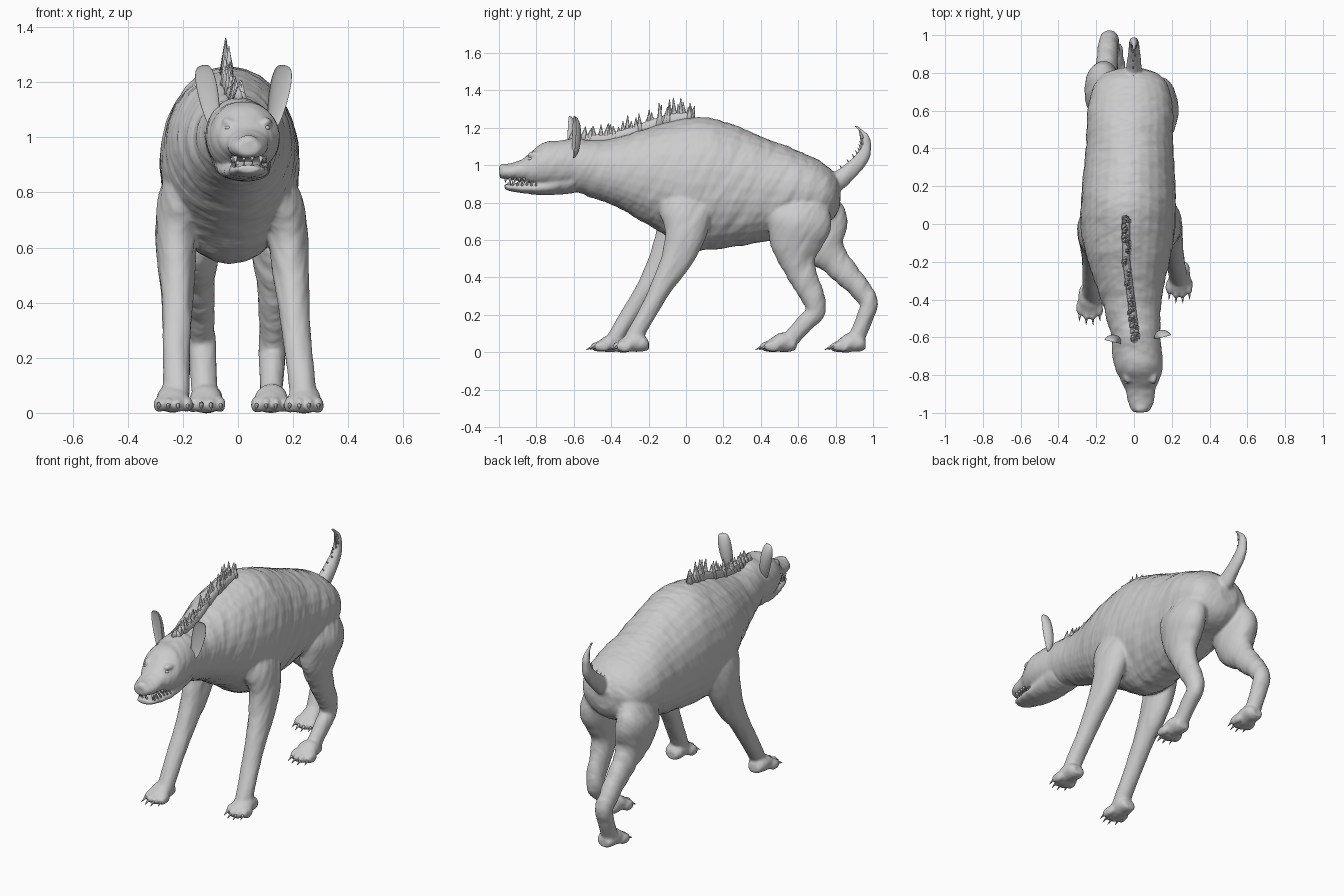
import bpy, bmesh, math, random
from mathutils import Vector, Matrix

if "Cube" in bpy.data.objects:
    bpy.data.objects.remove(bpy.data.objects["Cube"])

random.seed(4)


def finish(bm, name):
    bmesh.ops.recalc_face_normals(bm, faces=bm.faces)
    for f in bm.faces:
        f.smooth = True
    me = bpy.data.meshes.new(name)
    bm.to_mesh(me)
    bm.free()
    ob = bpy.data.objects.new(name, me)
    bpy.context.collection.objects.link(ob)
    return ob


def spline(keys, sub=6):
    """Catmull-Rom through tuples of any length."""
    k = [Vector(a) for a in keys]
    k = [k[0]] + k + [k[-1]]
    out = []
    for p0, p1, p2, p3 in zip(k, k[1:], k[2:], k[3:]):
        for s in range(sub):
            t = s / sub
            out.append(p1 + ((p2 - p0) * t + (2 * p0 - 5 * p1 + 4 * p2 - p3) * t * t
                             + (3 * p1 - 3 * p2 + p3 - p0) * t ** 3) / 2)
    return out + [k[-1]]


def tube(bm, keys, upright=False, n=28):
    """Keys: x, y, z, half width in x, half depth across the path."""
    pts = spline(keys)
    rings = []
    for i, p in enumerate(pts):
        a, b = pts[max(i - 1, 0)], pts[min(i + 1, len(pts) - 1)]
        t = Vector((0, b[1] - a[1], b[2] - a[2])).normalized()
        up = Vector((0, 0, 1)) if upright else t.cross(Vector((1, 0, 0)))
        angles = [2 * math.pi * j / n for j in range(n)]
        rings.append([bm.verts.new(Vector((p[0] + p[3] * math.cos(g), p[1], p[2])) + up * p[4] * math.sin(g))
                      for g in angles])
    for r, q in zip(rings, rings[1:]):
        for j in range(n):
            bm.faces.new((r[j - 1], r[j], q[j], q[j - 1]))
    bm.faces.new(rings[0])
    bm.faces.new(rings[-1])


def centre(y):
    """The spine sways: snout to one side, shoulders to the other."""
    t = min(max((y + 1) / .9, 0), 1)
    return .037 - .068 * t * t * (3 - 2 * t) + .02 * max(y, 0)


def loft(bm, keys, x=None):
    """Upright sections: y, top, bottom, half width."""
    tube(bm, [(centre(y) if x is None else x, y, (t + b) / 2, w, (t - b) / 2) for y, t, b, w in keys], True)


def ball(bm, pos, size):
    bmesh.ops.create_uvsphere(bm, u_segments=20, v_segments=12, radius=1,
                              matrix=Matrix.Translation(pos) @ Matrix.Diagonal((*size, 1)))


def spike(bm, base, tip, r, seg=6):
    base, tip = Vector(base), Vector(tip)
    d = tip - base
    m = Matrix.Translation((base + tip) / 2) @ d.to_track_quat('Z', 'Y').to_matrix().to_4x4()
    bmesh.ops.create_cone(bm, cap_ends=True, segments=seg, radius1=r, radius2=r * .08, depth=d.length, matrix=m)


body, claws, eyes, teeth = (bmesh.new() for _ in range(4))

# Torso and neck
loft(body, [(-.6, 1.14, .86, .125), (-.4, 1.14, .79, .16), (-.15, 1.215, .65, .228), (0, 1.25, .555, .25),
            (.15, 1.25, .55, .25), (.45, 1.135, .6, .228), (.6, 1.075, .66, .225), (.72, 1.02, .68, .2),
            (.79, .96, .72, .15), (.825, .9, .78, .06)])
# Skull with upper jaw
loft(body, [(-.995, .985, .935, .04), (-.955, 1.003, .922, .066), (-.88, 1.028, .915, .078),
            (-.82, 1.075, .89, .105), (-.74, 1.125, .87, .13), (-.55, 1.145, .86, .125)])
# Lower jaw
loft(body, [(-.97, .9, .872, .04), (-.93, .902, .86, .06), (-.78, .915, .84, .092), (-.6, 1, .85, .105)])

# Nose, brows, eyes
ball(body, (.037, -.972, .985), (.036, .026, .022))
for s in (-1, 1):
    ball(body, (.034 + s * .066, -.8, 1.055), (.024, .045, .016))
    ball(eyes, (.034 + s * .07, -.832, 1.034), (.012, .014, .009))

# Leg paths for the right side: y, z, half depth; the left legs are the same, swung
front = [(0, .98, .11), (0, .8, .15), (0, .65, .115), (-.045, .51, .088), (-.115, .38, .06), (-.185, .25, .05),
         (-.285, .06, .045)]
hind = [(.62, .88, .11), (.61, .72, .17), (.59, .58, .14), (.605, .45, .085), (.695, .24, .055),
        (.63, .15, .047), (.55, .06, .045)]


def inset(z):
    """Pulls the top of a leg into the torso."""
    return .35 * max(0, z - .72)


tube(body, [(.242 - .1 * z - inset(z), y, z, .03 + .4 * r, r) for y, z, r in front])
tube(body, [(inset(z) - .222, y - .11 + .1 * z, z, .03 + .4 * r, r) for y, z, r in front])
tube(body, [(.12 + .025 * z - inset(z), y, z, .025 + .4 * r, r) for y, z, r in hind])
tube(body, [(inset(z) - .12 - .06 * z, y + .37 * (1 - z) ** 1.15 + .02 * (z < .2), z + .6 * z * max(0, .6 - z),
             .028 + .4 * r, r * .95) for y, z, r in hind])

# Paws with toes and claws: x, claw tip y
for x, t in ((.24, -.42), (-.235, -.535), (.12, .37), (-.115, .74)):
    loft(body, [(t + .22, .06, .012, .035), (t + .19, .095, .005, .052), (t + .13, .1, .002, .058),
                (t + .06, .056, .002, .055)], x)
    for i in range(4):
        u = i - 1.5
        back = .02 * (abs(u) > 1)
        tx = x + u * .034
        ball(body, (tx, t + .07 + back, .03), (.02, .045, .028))
        spike(claws, (tx, t + .04 + back, .032), (tx + u * .003, t + back, .012), .01)

# Tail
tail = [(.76, .91, .06), (.82, .92, .05), (.935, 1.03, .037), (.965, 1.1, .027), (.95, 1.165, .017), (.905, 1.213, .004)]
tube(body, [(0, y, z, r * .8, r) for y, z, r in tail])

# Fuse the skin into one surface with faint slanted folds
body = finish(body, "body")
m = body.modifiers.new("fuse", 'REMESH')
m.mode, m.voxel_size, m.use_smooth_shade = 'VOXEL', .008, True
m = body.modifiers.new("soften", 'SMOOTH')
m.factor, m.iterations = .5, 8
folds = bpy.data.objects.new("fold_direction", None)
bpy.context.collection.objects.link(folds)
folds.rotation_euler = (-.5, 0, 0)
folds.scale = (1, .45, 2.2)
folds.hide_render = True
tex = bpy.data.textures.new("folds", 'CLOUDS')
tex.noise_scale = .12
m = body.modifiers.new("folds", 'DISPLACE')
m.texture, m.texture_coords, m.texture_coords_object = tex, 'OBJECT', folds
m.strength, m.mid_level = .014, .42

# Teeth along both jaws, fangs first
for s in (-1, 1):
    for i in range(7):
        y = -.965 + i * .025
        x = .037 + s * (.015 if i == 0 else .042 + .004 * i)
        h = .04 if i == 1 else .026
        spike(teeth, (x, y, .932), (x, y, .932 - h), .009)
        spike(teeth, (x, y + .014, .89), (x, y + .014, .89 + h * .8), .008)
finish(teeth, "teeth")
finish(claws, "claws")
finish(eyes, "eyes")

# Blunt cupped ears
for name, s, pos in (("right_ear", 1, (.145, -.59, 1.15)), ("left_ear", -1, (-.105, -.615, 1.15))):
    bm = bmesh.new()
    ball(bm, (0, 0, 0), (1, 1, 1))
    for v in bm.verts:
        x, y, z = v.co
        x *= max(1 - z * z, .01) ** -.22
        if y < 0:
            y *= -.3
        v.co = (x * (.038 + .008 * z), y * .042 - .012, z * .115)
    ob = finish(bm, name)
    ob.location = pos
    ob.rotation_euler = (0, s * .19, s * .25)
    sub = ob.modifiers.new("smooth", 'SUBSURF')
    sub.levels = sub.render_levels = 1

# Mane: low ridge with ragged tufts. Keys: y, skin z, tuft top z
mane = [(-.61, 1.14, 1.2), (-.4, 1.13, 1.225), (-.1, 1.21, 1.345), (.03, 1.24, 1.33)]
bm = bmesh.new()
loft(bm, [(y, z + (top - z) * .45, z - .03, .02) for y, z, top in mane], -.04)
for v in bm.verts:
    v.co.x += .05 * max(0, -.2 - v.co.y) / .4
for y, z, top in spline(mane, 14):
    h = (top - z) * random.uniform(.65, 1.1)
    x = -.042 + .05 * max(0, -.2 - y) / .4 + random.uniform(-.01, .01)
    spike(bm, (x, y, z - .01), (x, y + random.uniform(-.01, .025), z + h), .024, 6)
finish(bm, "mane")

# Short tufts along the front of the tail
bm = bmesh.new()
for y, z, r in spline(tail[1:5], 4):
    x = random.uniform(-.008, .008)
    spike(bm, (x, y - r * .5, z - .01), (x, y - r - .01, z + .028), .012, 6)
finish(bm, "tail_tufts")
